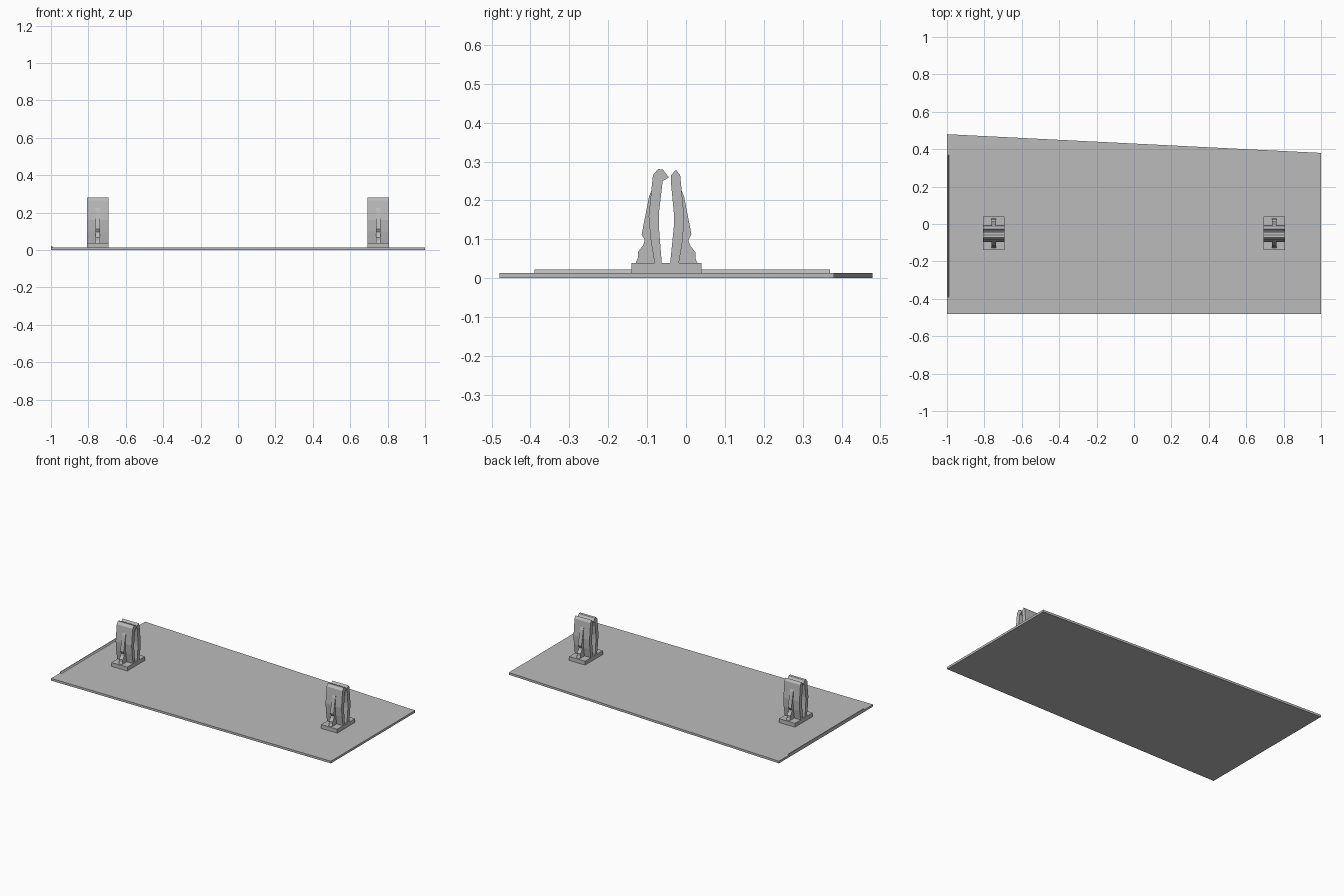
import bpy

cube = bpy.data.objects.get("Cube")
if cube:
    bpy.data.objects.remove(cube)

grey = bpy.data.materials.new("light_grey_plastic")
grey.use_nodes = True
colour = (0.5, 0.5, 0.5, 1)
grey.diffuse_color = colour
grey.node_tree.nodes["Principled BSDF"].inputs["Base Color"].default_value = colour


def extrude(name, profile, start, end, place):
    """Solid prism: a 2D profile extruded from start to end."""
    n = len(profile)
    verts = [place(a, b, d) for d in (start, end) for a, b in profile]
    faces = [tuple(range(n))[::-1], tuple(range(n, 2 * n))]
    faces += [(i, (i + 1) % n, n + (i + 1) % n, n + i) for i in range(n)]
    mesh = bpy.data.meshes.new(name)
    mesh.from_pydata(verts, [], faces)
    mesh.materials.append(grey)
    obj = bpy.data.objects.new(name, mesh)
    bpy.context.collection.objects.link(obj)
    # Make every face point outwards
    bpy.context.view_layer.objects.active = obj
    obj.select_set(True)
    bpy.ops.object.mode_set(mode='EDIT')
    bpy.ops.mesh.select_all(action='SELECT')
    bpy.ops.mesh.normals_make_consistent(inside=False)
    bpy.ops.object.mode_set(mode='OBJECT')
    obj.select_set(False)
    return obj


def upright(a, b, d):
    return (a, b, d)


def across(a, b, d):
    return (d, a, b)


def along(a, b, d):
    return (a, d, b)


# Cover panel with a slanted back edge
TOP = 0.014
extrude("cover_panel", [(-1, -0.48), (1, -0.48), (1, 0.38), (-1, 0.48)], 0, TOP, upright)

# Low wedge lip along the right edge
extrude("edge_lip", [(-1, 0.01), (-1, 0.022), (-0.995, 0.022), (-0.985, 0.01)],
        -0.39, 0.37, along)

# Clip profiles in depth and height
front_prong = [(-0.08, 0.035), (-0.091, 0.1), (-0.096, 0.16), (-0.085, 0.265),
               (-0.072, 0.281), (-0.059, 0.279), (-0.044, 0.259), (-0.06, 0.25),
               (-0.07, 0.165), (-0.07, 0.135), (-0.062, 0.035)]
back_prong = [(-0.019, 0.035), (-0.008, 0.1), (-0.005, 0.16), (-0.015, 0.265),
              (-0.026, 0.279), (-0.039, 0.264), (-0.039, 0.25),
              (-0.031, 0.165), (-0.031, 0.135), (-0.041, 0.035)]
front_fin = [(-0.085, 0.235), (-0.095, 0.21), (-0.114, 0.113), (-0.106, 0.098),
             (-0.11, 0.085), (-0.124, 0.067), (-0.124, 0.052), (-0.131, 0.035),
             (-0.075, 0.035), (-0.085, 0.13)]
back_fin = [(-0.1 - y, z) for y, z in front_fin]

# Two spring clips
for side, x in (("right", -0.75), ("left", 0.75)):
    half = 0.057
    extrude(side + "_clip_base", [(-0.14, 0.01), (0.04, 0.01), (0.04, 0.039), (-0.14, 0.039)],
            x - half, x + half, across)
    for part, profile, w in (("front_prong", front_prong, half), ("back_prong", back_prong, half),
                             ("front_fin", front_fin, 0.012), ("back_fin", back_fin, 0.012)):
        extrude(side + "_clip_" + part, profile, x - w, x + w, across)
